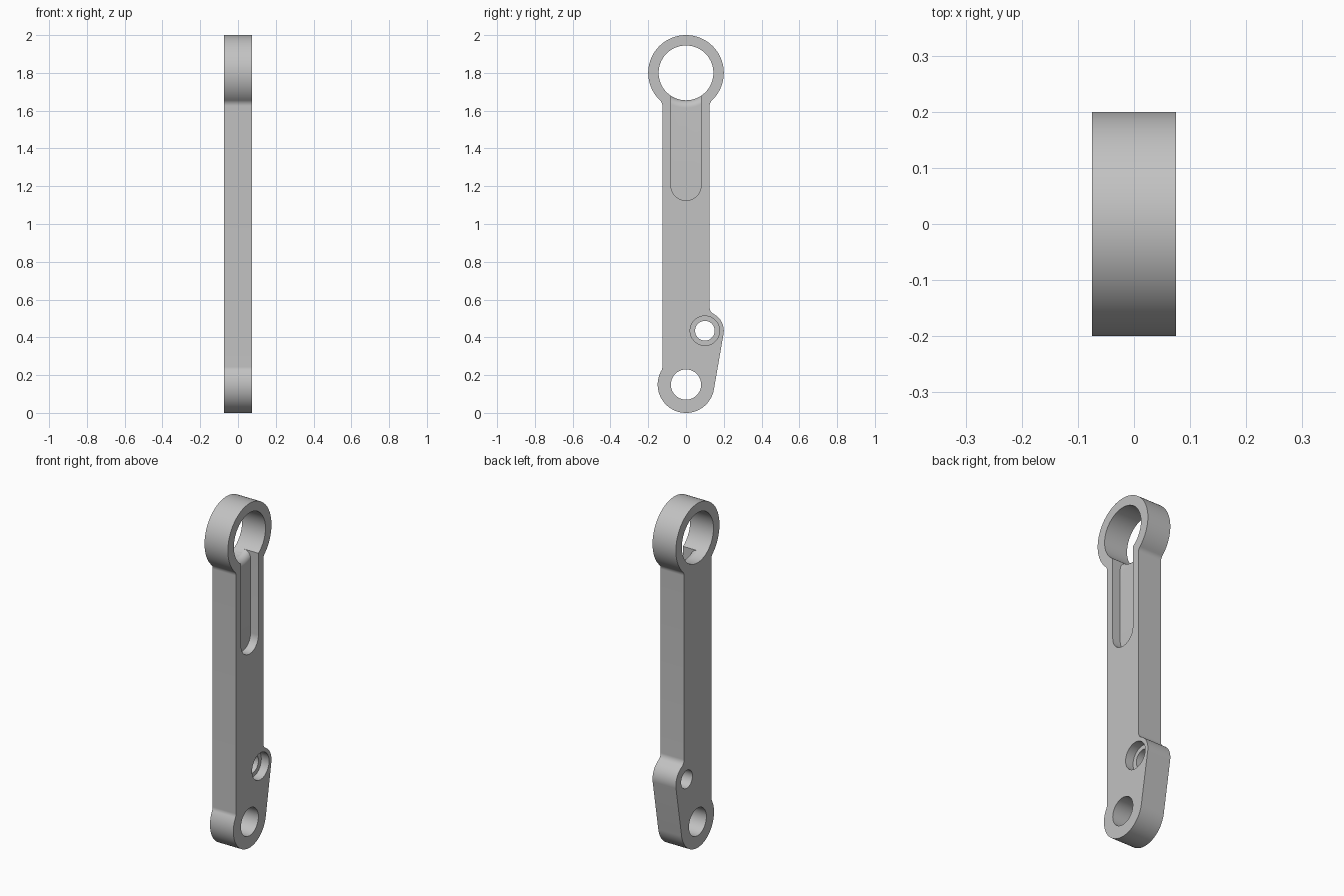
import bpy, bmesh, math
from math import sin, cos, pi, radians, sqrt

if "Cube" in bpy.data.objects:
    bpy.data.objects.remove(bpy.data.objects["Cube"], do_unlink=True)

HALF = 0.075            # half thickness
BAR = 0.125             # half width of the bar
TOP, TOP_R, BORE_R = 1.80, 0.20, 0.145
LOW, LOW_R = 0.15, 0.15
EAR_Y, EAR_Z, EAR_R = 0.10, 0.435, 0.10
FILLET = 0.04
FLOOR = 0.025           # x of the recess floors
SLOT = 0.08             # half width of the slot

grey = bpy.data.materials.new("plain grey")
grey.use_nodes = True
grey.diffuse_color = (0.54, 0.54, 0.54, 1)
grey.node_tree.nodes["Principled BSDF"].inputs["Base Color"].default_value = (0.54, 0.54, 0.54, 1)


def arc(cy, cz, r, a0, a1, n=16):
    """Points on a circle in the y-z plane, angles in radians."""
    return [(cy + r * cos(a0 + (a1 - a0) * i / n), cz + r * sin(a0 + (a1 - a0) * i / n))
            for i in range(n + 1)]


def finish(name, bm):
    bmesh.ops.recalc_face_normals(bm, faces=bm.faces)
    mesh = bpy.data.meshes.new(name)
    bm.to_mesh(mesh)
    bm.free()
    mesh.materials.append(grey)
    ob = bpy.data.objects.new(name, mesh)
    bpy.context.collection.objects.link(ob)
    return ob


def prism(name, outline, x0, x1):
    """Extrude a y-z outline along x."""
    bm = bmesh.new()
    face = bm.faces.new([bm.verts.new((x0, y, z)) for y, z in outline])
    new = bmesh.ops.extrude_face_region(bm, geom=[face])["geom"]
    bmesh.ops.translate(bm, vec=(x1 - x0, 0, 0),
                        verts=[v for v in new if isinstance(v, bmesh.types.BMVert)])
    return finish(name, bm)


def disc(name, cy, cz, r, x0, x1, n=96):
    return prism(name, arc(cy, cz, r, 0, 2 * pi, n)[:-1], x0, x1)


def combine(ob, cutter, operation="DIFFERENCE"):
    mod = ob.modifiers.new("cut", "BOOLEAN")
    mod.operation, mod.solver, mod.object = operation, "EXACT", cutter
    bpy.context.view_layer.objects.active = ob
    bpy.ops.object.modifier_apply(modifier=mod.name)
    bpy.data.objects.remove(cutter, do_unlink=True)


def fillet_centre(cy, cz, r, up):
    """Centre of the fillet between the +y bar edge and a round end."""
    y = BAR + FILLET
    z = cz + up * sqrt((r + FILLET) ** 2 - (y - cy) ** 2)
    return y, z, math.atan2(z - cz, y - cy)


# Outline, counter-clockwise from the lower end
d_y, d_z = EAR_Y, EAR_Z - LOW
tangent = math.atan2(d_z, d_y) - math.acos((LOW_R - EAR_R) / math.hypot(d_y, d_z))
ey, ez, ea = fillet_centre(EAR_Y, EAR_Z, EAR_R, 1)
ty, tz, ta = fillet_centre(0, TOP, TOP_R, -1)
ly, lz, la = fillet_centre(0, LOW, LOW_R, 1)

outline = arc(EAR_Y, EAR_Z, EAR_R, tangent, ea, 32)
outline += arc(ey, ez, FILLET, ea + pi, pi, 10)[1:]
outline += arc(ty, tz, FILLET, pi, ta + pi, 10)
outline += arc(0, TOP, TOP_R, ta, pi - ta, 96)[1:-1]
outline += arc(-ty, tz, FILLET, -ta, 0, 10)
outline += arc(-ly, lz, FILLET, 0, -la, 10)
outline += arc(0, LOW, LOW_R, pi - la, 2 * pi + tangent, 64)[1:]
arm = prism("link_arm", outline, -HALF, HALF)

# Through holes
for cy, cz, r in ((0, TOP, BORE_R), (0, LOW, 0.08), (EAR_Y, EAR_Z, 0.052)):
    combine(arm, disc("hole_cutter", cy, cz, r, -0.2, 0.2))

# Counterbore in the ear
combine(arm, disc("counterbore_cutter", EAR_Y, EAR_Z, 0.078, FLOOR, 0.2, 64))

# Round-ended slot running into the top bore
slot = [(SLOT, TOP), (-SLOT, TOP)] + arc(0, 1.205, SLOT, pi, 2 * pi, 32)
combine(arm, prism("slot_cutter", slot, FLOOR, 0.2))

# Rounded lip where the slot floor meets the bore
bm = bmesh.new()
profile = [(FLOOR - FILLET + FILLET * cos(a), BORE_R + FILLET - FILLET * sin(a))
           for a in (radians(9 * i) for i in range(11))]
profile += [(FLOOR - FILLET, BORE_R - 0.02), (FLOOR + 0.02, BORE_R - 0.02),
            (FLOOR + 0.02, BORE_R + FILLET)]
verts = [bm.verts.new((x, 0, TOP - rho)) for x, rho in profile]
edges = [bm.edges.new((verts[i - 1], verts[i])) for i in range(len(verts))]
bmesh.ops.spin(bm, geom=verts + edges, cent=(0, 0, TOP), axis=(1, 0, 0),
               angle=2 * pi, steps=96, use_merge=True)
bmesh.ops.remove_doubles(bm, verts=bm.verts, dist=1e-5)
lip = finish("lip_cutter", bm)
window = [(-SLOT, 1.5), (SLOT, 1.5), (SLOT, 1.75), (-SLOT, 1.75)]
combine(lip, prism("lip_window", window, -0.2, 0.2), "INTERSECT")
combine(arm, lip)

# Smooth curved walls, crisp rims
bpy.ops.object.select_all(action="DESELECT")
arm.select_set(True)
bpy.context.view_layer.objects.active = arm
bpy.ops.object.shade_smooth_by_angle(angle=radians(30))
